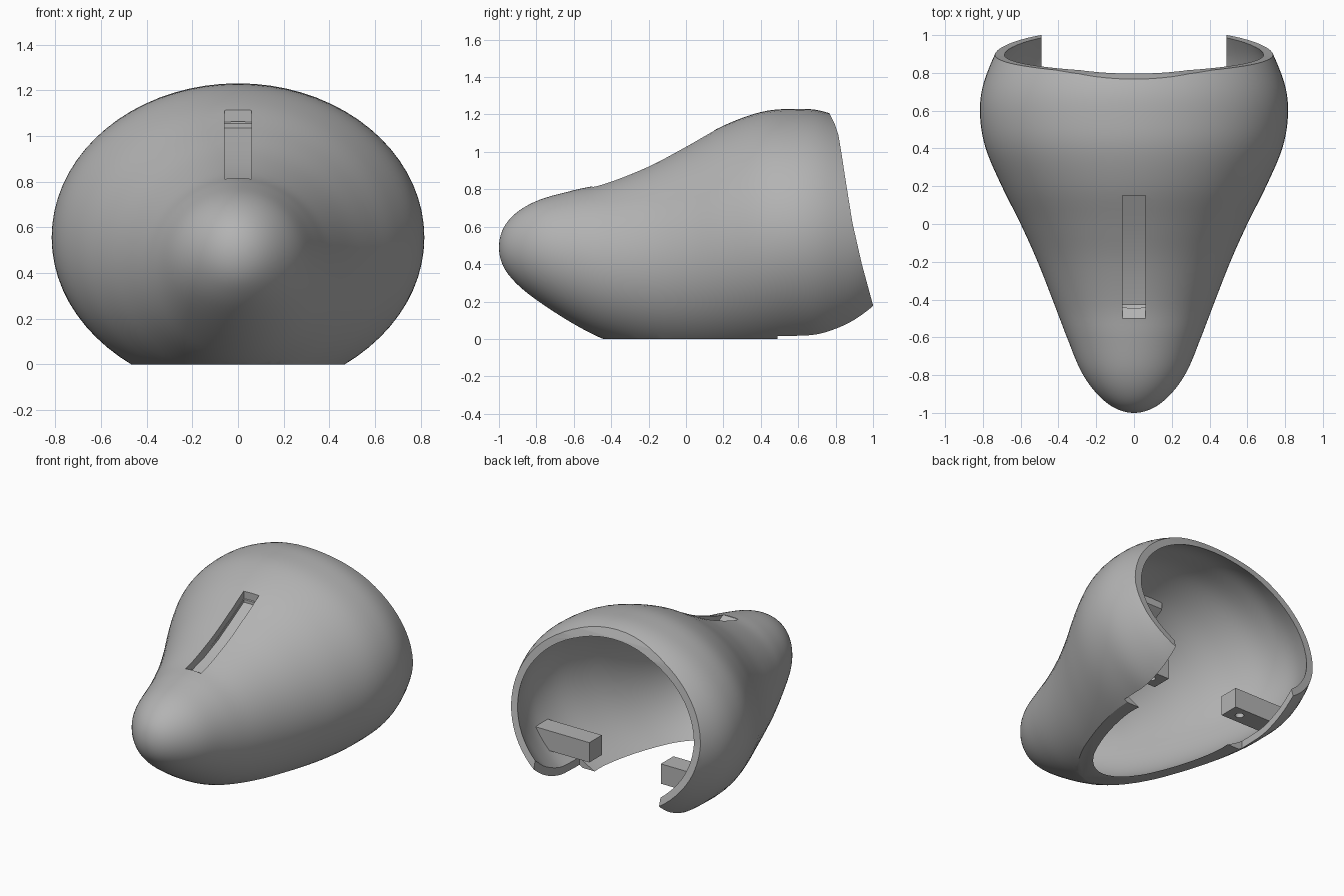
import bpy, bmesh
from math import cos, sin, pi, radians

cube = bpy.data.objects.get("Cube")
if cube:
    bpy.data.objects.remove(cube, do_unlink=True)

grey = bpy.data.materials.new("plain grey")
grey.use_nodes = True
GREY = (0.45, 0.45, 0.45, 1)
grey.diffuse_color = GREY
grey.node_tree.nodes["Principled BSDF"].inputs["Base Color"].default_value = GREY


def add_object(name, bm):
    bmesh.ops.recalc_face_normals(bm, faces=bm.faces)
    mesh = bpy.data.meshes.new(name)
    bm.to_mesh(mesh)
    bm.free()
    mesh.materials.append(grey)
    obj = bpy.data.objects.new(name, mesh)
    bpy.context.collection.objects.link(obj)
    return obj


def prism(name, points, start, end, axis="x"):
    """Extrude a closed outline along x (points are y, z) or along y (points are x, z)."""
    bm = bmesh.new()
    place = (lambda p, t: (t, *p)) if axis == "x" else (lambda p, t: (p[0], t, p[1]))
    face = bm.faces.new([bm.verts.new(place(p, start)) for p in points])
    grown = bmesh.ops.extrude_face_region(bm, geom=[face])["geom"]
    shift = (end - start, 0, 0) if axis == "x" else (0, end - start, 0)
    bmesh.ops.translate(bm, vec=shift, verts=[v for v in grown if isinstance(v, bmesh.types.BMVert)])
    return add_object(name, bm)


def box(name, x, y, z):
    return prism(name, [(y[0], z[0]), (y[1], z[0]), (y[1], z[1]), (y[0], z[1])], *x)


def bake(obj, steps):
    """Apply booleans in order, drop the helpers and smooth by angle."""
    for operation, helper in steps:
        helper.hide_render = True
        mod = obj.modifiers.new(helper.name, "BOOLEAN")
        mod.operation, mod.object, mod.solver = operation, helper, "EXACT"
    bpy.context.view_layer.update()
    graph = bpy.context.evaluated_depsgraph_get()
    mesh = bpy.data.meshes.new_from_object(obj.evaluated_get(graph))
    obj.modifiers.clear()
    obj.data = mesh
    for helper in {h for _, h in steps}:
        bpy.data.objects.remove(helper, do_unlink=True)
    bpy.ops.object.select_all(action="DESELECT")
    obj.select_set(True)
    bpy.context.view_layer.objects.active = obj
    bpy.ops.object.shade_smooth_by_angle(angle=radians(30))


# Shell sections: y, top z, bottom z, half width
stations = [
    (-1.0, .49, .49, 0), (-.975, .595, .385, .1), (-.9, .68, .29, .195),
    (-.78, .745, .195, .28), (-.6, .795, .08, .355), (-.43, .835, -.005, .42),
    (-.2, .925, -.08, .51), (0, 1.03, -.115, .6), (.2, 1.14, -.13, .7),
    (.4, 1.213, -.13, .785), (.57, 1.23, -.12, .815), (.72, 1.22, -.11, .803),
    (.88, 1.16, -.06, .745), (1.0, 1.09, .01, .68), (1.1, 1.02, .08, .61)]


def spline(a, b, c, d, t):
    return [.5 * (2 * q + (r - p) * t + (2 * p - 5 * q + 4 * r - s) * t * t
                  + (3 * q - p - 3 * r + s) * t ** 3) for p, q, r, s in zip(a, b, c, d)]


def smooth_sections(steps=5):
    y, top, bottom, width = stations[1]
    last, before = stations[-1], stations[-2]
    ends = [2 * p - q for p, q in zip(last, before)]
    pts = [(y, bottom, top, -width)] + stations + [ends]
    out = [spline(*pts[i:i + 4], k / steps) for i in range(len(pts) - 3) for k in range(steps)]
    return out + [last]


SIDES = 72
bm = bmesh.new()
sections = smooth_sections()
tip = bm.verts.new((0, sections[0][0], sections[0][1]))
rings = []
for y, top, bottom, width in sections[1:]:
    mid, half = (top + bottom) / 2, (top - bottom) / 2
    rings.append([bm.verts.new((width * cos(2 * pi * i / SIDES), y, mid + half * sin(2 * pi * i / SIDES)))
                  for i in range(SIDES)])
for i in range(SIDES):
    j = (i + 1) % SIDES
    bm.faces.new((tip, rings[0][i], rings[0][j]))
    for r, s in zip(rings, rings[1:]):
        bm.faces.new((r[i], s[i], s[j], r[j]))
shell = add_object("shell", bm)
wall = shell.modifiers.new("wall", "SOLIDIFY")
wall.thickness, wall.offset, wall.use_even_offset = .045, -1, True

# Groove on the top with a thin tray below it
floor = [(-.5, .812), (-.43, .775), (-.3, .81), (-.14, .875), (0, .95), (.15, 1.035)]
groove = prism("groove_cutter", floor + [(.15, 1.4), (-.5, 1.4)], -.06, .06)
under = [(y, z - .025) for y, z in floor[1:]] + [(.18, 1.03)]
over = [(.18, 1.08)] + [(y, z + .02) for y, z in reversed(floor[1:])]
tray = prism("groove_tray", under + over, -.085, .085)

# Open back, flat base and rear gap in the base
back_edge = [(1.04, 0), (1.0, .18), (.94, .4), (.89, .62), (.853, .85), (.83, 1.0),
             (.815, 1.09), (.795, 1.15), (.765, 1.21), (.74, 1.3)]
back = prism("back_cutter", back_edge + [(1.5, 1.3), (1.5, -.5), (1.08, -.5)], -1.2, 1.2)
base = box("base_cutter", (-1.2, 1.2), (-1.4, 1.4), (-.6, 0))
gap = box("gap_cutter", (-.49, .49), (.49, 1.5), (-.7, .4))
bake(shell, [("UNION", tray), ("DIFFERENCE", groove), ("DIFFERENCE", base),
             ("DIFFERENCE", back), ("DIFFERENCE", gap)])

# Mounting blocks on the inside walls, each with a screw hole below
for side, name in ((1, "left"), (-1, "right")):
    outline = [(.28, .16), (.62, .16), (.71, .3), (.28, .3)]
    block = prism(name + "_mount_block", [(side * x, z) for x, z in outline], .54, .68, "y")
    bm = bmesh.new()
    bmesh.ops.create_cone(bm, cap_ends=True, segments=24, radius1=.028, radius2=.028, depth=.2)
    bmesh.ops.translate(bm, vec=(side * .37, .61, .16), verts=bm.verts)
    bake(block, [("DIFFERENCE", add_object(name + "_hole_cutter", bm))])
